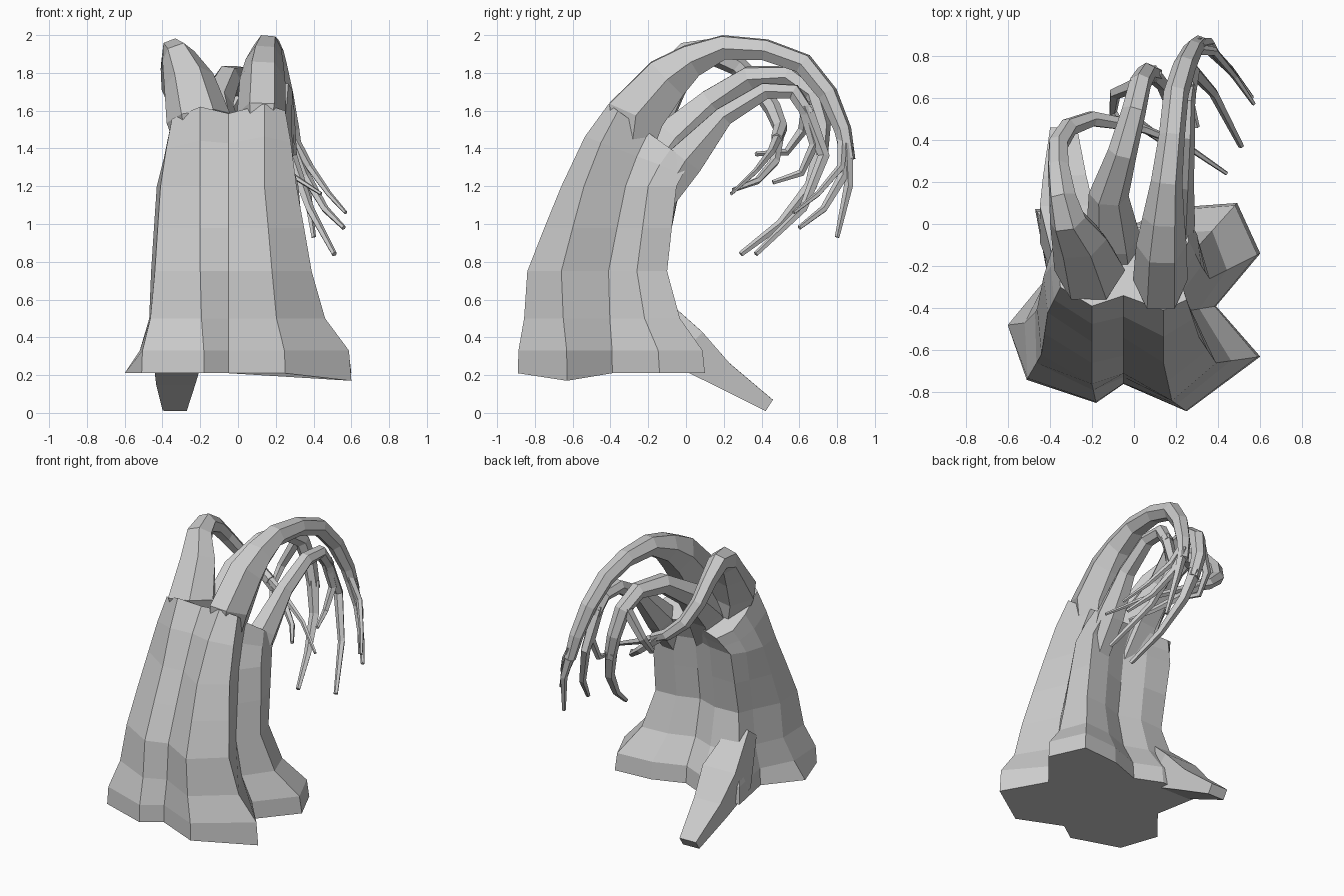
import bpy, bmesh, math
from mathutils import Vector


def finish(name, bm):
    bmesh.ops.recalc_face_normals(bm, faces=bm.faces)
    me = bpy.data.meshes.new(name)
    bm.to_mesh(me)
    bm.free()
    ob = bpy.data.objects.new(name, me)
    bpy.context.collection.objects.link(ob)
    return ob


def skin(name, rings):
    """Join a series of equal point rings and cap both ends."""
    bm = bmesh.new()
    vs = [[bm.verts.new(p) for p in r] for r in rings]
    n = len(vs[0])
    for a, b in zip(vs, vs[1:]):
        for i in range(n):
            j = (i + 1) % n
            bm.faces.new((a[i], a[j], b[j], b[i]))
    for end in (vs[0], vs[-1]):
        bm.faces.new(end)
    return finish(name, bm)


def limb(name, path, sides=6, phase=0.0):
    """Tapered limb; path entries are x, y, z, half width, half depth."""
    pts = [Vector(p[:3]) for p in path]
    rings, side, last = [], None, None
    for i, p in enumerate(pts):
        t = (pts[min(i + 1, len(pts) - 1)] - pts[max(i - 1, 0)]).normalized()
        if side is None:
            side = Vector((1, 0, 0))
        else:
            side.rotate(last.rotation_difference(t))
        side = (side - t * side.dot(t)).normalized()
        up = t.cross(side)
        w, h = path[i][3], path[i][-1]
        ring = []
        for k in range(sides):
            a = phase + 2 * math.pi * k / sides
            ring.append(p + side * (w * math.cos(a)) + up * (h * math.sin(a)))
        rings.append(ring)
        last = t
    return skin(name, rings)


def mix(a, b, t):
    return [(p[0] + (q[0] - p[0]) * t, p[1] + (q[1] - p[1]) * t) for p, q in zip(a, b)]


# Trunk: lobed outlines from the flared foot to the slanted crown
foot = [(-.6, -.48), (-.51, -.74), (-.18, -.85), (-.05, -.76), (.25, -.89), (.6, -.63), (.39, -.39),
        (.6, -.14), (.49, .1), (.22, .08), (0, 0), (-.18, .08), (-.47, .07), (-.41, -.25)]
waist = [(-.46, -.4), (-.44, -.62), (-.2, -.76), (-.05, -.71), (.18, -.84), (.39, -.66), (.27, -.41),
         (.36, -.26), (.31, -.1), (.15, -.11), (0, -.16), (-.15, -.11), (-.33, -.12), (-.37, -.22)]
chest = [(-.43, -.25), (-.41, -.42), (-.2, -.56), (-.05, -.54), (.14, -.66), (.31, -.54), (.23, -.32),
         (.32, -.2), (.3, -.05), (.15, -.06), (0, -.1), (-.15, -.05), (-.33, -.03), (-.39, -.12)]
crown = [(-.36, -.15), (-.35, -.3), (-.2, -.39), (-.05, -.34), (.14, -.41), (.25, -.36), (.2, -.2),
         (.26, -.08), (.26, .02), (.15, 0), (0, -.02), (-.12, 0), (-.26, .03), (-.34, -.04)]

ankle = mix(foot, waist, .06)
ankle[0] = (-.52, -.47)
shin = mix(foot, waist, .66)
shin[0] = (-.47, -.42)

rings = [[(x, y, .17 if x == .6 and y < -.5 else .21) for x, y in foot]]
for outline, z, tilt in [(ankle, .33, 0), (shin, .5, 0), (waist, .75, 0), (mix(waist, chest, .5), .98, 0),
                         (chest, 1.2, 0), (mix(chest, crown, .5), 1.26, .38), (crown, 1.34, .72)]:
    rings.append([(x, y, z - tilt * y) for x, y in outline])
skin("trunk", rings)

# Root reaching backwards to the ground
limb("back_root", [(-.32, -.19, .6, .10, .08), (-.32, .0, .345, .18, .17), (-.33, .19, .205, .145, .10),
                   (-.335, .44, .04, .09, .05)], 4, math.pi / 4)

# Main limbs arching over to the back
limb("right_limb", [(.11, -.3, 1.3, .08, .1), (.125, -.265, 1.58, .13, .175), (.13, -.1, 1.77, .12, .14),
                    (.14, .03, 1.865, .1, .1), (.155, .2, 1.935, .075, .072), (.18, .42, 1.922, .062),
                    (.2, .62, 1.85, .06), (.24, .75, 1.69, .055), (.28, .83, 1.5, .047), (.31, .86, 1.34, .038)])
limb("middle_limb", [(-.08, -.25, 1.2, .15, .18), (-.1, -.06, 1.45, .13, .13), (-.12, .14, 1.64, .095, .09),
                     (-.055, .34, 1.775, .07), (0, .54, 1.785, .058), (.03, .67, 1.69, .053),
                     (.06, .72, 1.52, .047), (.1, .71, 1.35, .04)])
limb("side_limb", [(.19, -.15, 1.1, .08, .08), (.2, .0, 1.34, .09, .11), (.225, .2, 1.57, .06),
                   (.24, .42, 1.705, .05), (.245, .57, 1.70, .046), (.26, .65, 1.58, .038)])
limb("left_limb", [(-.19, -.2, 1.3, .1, .1), (-.21, -.22, 1.56, .17, .165), (-.26, -.08, 1.76, .135, .11),
                   (-.315, .02, 1.885, .09, .09), (-.34, .13, 1.915, .068, .07), (-.36, .27, 1.84, .055, .055),
                   (-.36, .38, 1.73, .05), (-.31, .46, 1.61, .046), (-.2, .5, 1.51, .04), (-.08, .48, 1.45, .033)])

# Drooping twigs: path points and start thickness
twigs = {
    "right_twig_outer": ([(.3, .85, 1.42), (.36, .86, 1.2), (.4, .8, .93)], .037),
    "right_twig_middle": ([(.29, .84, 1.42), (.36, .83, 1.25), (.46, .73, 1.08), (.56, .6, .98)], .036),
    "right_twig_inner": ([(.29, .83, 1.46), (.38, .82, 1.3), (.48, .7, 1.16), (.57, .57, 1.06)], .028),
    "side_twig_long": ([(.255, .63, 1.62), (.28, .73, 1.36), (.38, .62, 1.08), (.51, .37, .84)], .042),
    "side_twig_short": ([(.25, .62, 1.64), (.27, .68, 1.42), (.26, .61, 1.27), (.3, .46, 1.22)], .036),
    "middle_twig_long": ([(.09, .715, 1.4), (.14, .66, 1.2), (.2, .5, 1.0), (.27, .29, .84)], .044),
    "middle_twig_curl": ([(.01, .66, 1.7), (-.09, .62, 1.5), (-.1, .53, 1.38), (0, .37, 1.37)], .037),
    "left_twig_long": ([(-.12, .49, 1.47), (.05, .45, 1.38), (.25, .37, 1.28), (.44, .24, 1.16)], .028),
    "left_twig_curl": ([(-.15, .49, 1.48), (.03, .47, 1.33), (.16, .38, 1.23), (.25, .25, 1.18)], .034),
}
for name, (pts, r) in twigs.items():
    n = len(pts) - 1
    limb(name, [(*p, r * (1 - .65 * i / n)) for i, p in enumerate(pts)], 5)
